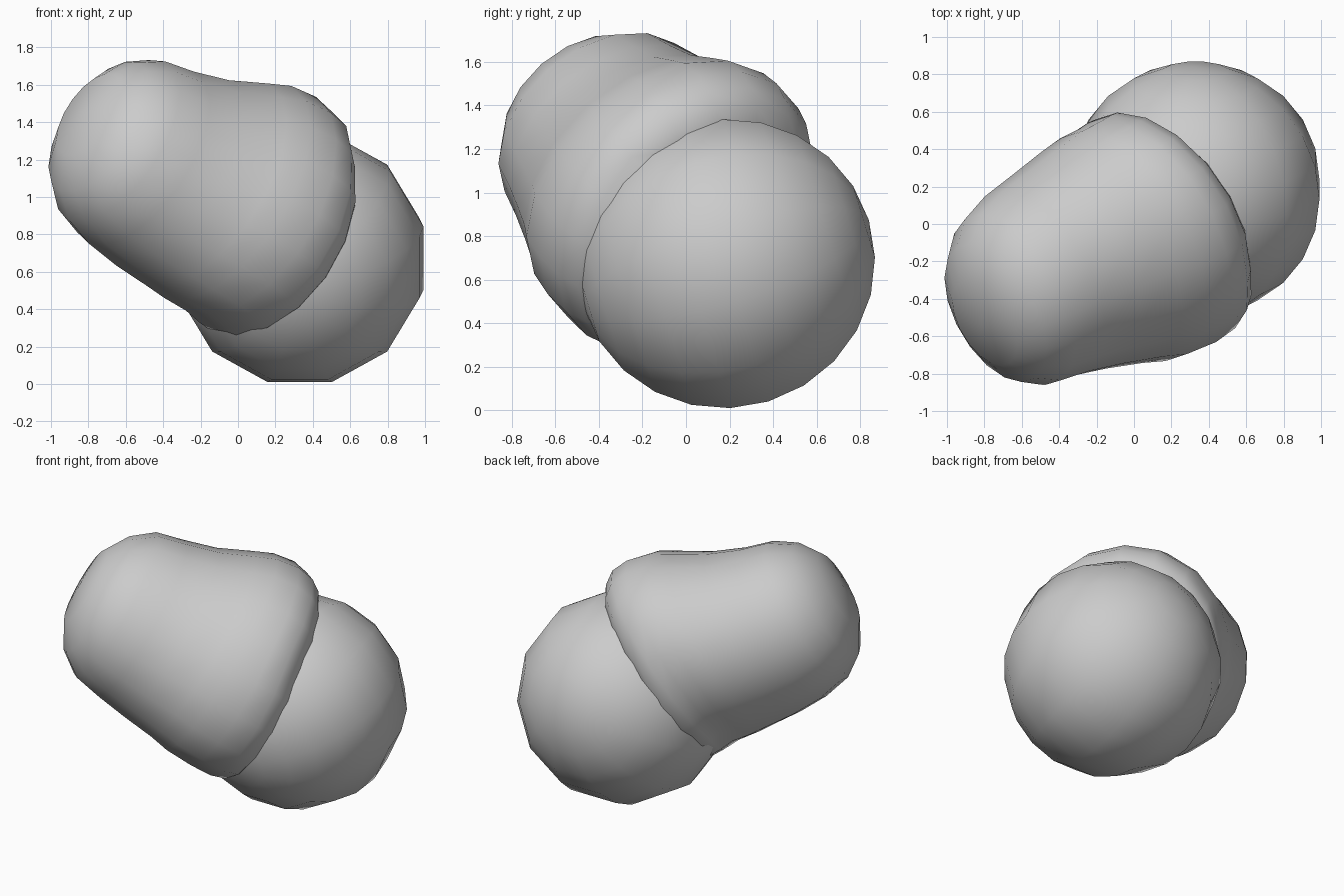
import bpy, bmesh, math
from mathutils import Vector, Matrix

cube = bpy.data.objects.get("Cube")
if cube:
    bpy.data.objects.remove(cube, do_unlink=True)

grey = bpy.data.materials.new("plain_grey")
grey.use_nodes = True
grey.diffuse_color = (0.6, 0.6, 0.6, 1)
grey.node_tree.nodes["Principled BSDF"].inputs["Base Color"].default_value = (0.6, 0.6, 0.6, 1)

# Shared frame: the sleeve axis leaves the ball towards the upper front right
BALL = Vector((0.33, 0.185, 0.673))
AXIS = Vector((-0.72, -0.455, 0.52)).normalized()
LONG = Vector((0, AXIS.z, -AXIS.y)).normalized()
SHORT = AXIS.cross(LONG)


def finish(name, bm):
    """Turn a bmesh into a smooth shaded grey object."""
    bmesh.ops.recalc_face_normals(bm, faces=bm.faces)
    mesh = bpy.data.meshes.new(name)
    bm.to_mesh(mesh)
    bm.free()
    mesh.materials.append(grey)
    obj = bpy.data.objects.new(name, mesh)
    bpy.context.collection.objects.link(obj)
    bpy.ops.object.select_all(action="DESELECT")
    obj.select_set(True)
    bpy.context.view_layer.objects.active = obj
    bpy.ops.object.shade_smooth_by_angle(angle=math.radians(42))


# Ball, twelve sided, its poles tipped to the back
bm = bmesh.new()
bmesh.ops.create_uvsphere(bm, u_segments=12, v_segments=12, radius=0.685)
bmesh.ops.transform(bm, verts=bm.verts,
                    matrix=Matrix.Translation(BALL)
                    @ Matrix.Rotation(math.radians(-73), 4, "X")
                    @ Matrix.Rotation(math.radians(15), 4, "Z"))
finish("ball", bm)

# Sleeve with a tilted rim and a domed end:
# distance along axis, tilt, dip, short radius, long radius, short shift, long shift
SECTIONS = [
    (0.23, 0.06, 0.12, 0.57, 0.57, -0.02, 0.0),
    (0.30, 0.06, 0.13, 0.625, 0.67, -0.05, 0.0),
    (0.37, 0.05, 0.10, 0.65, 0.71, -0.085, 0.0),
    (0.47, 0.03, 0.05, 0.645, 0.725, -0.095, 0.005),
    (0.60, 0.0, 0.0, 0.64, 0.71, -0.07, 0.005),
    (0.72, 0.0, 0.0, 0.615, 0.67, -0.035, 0.0),
    (0.92, 0.0, 0.0, 0.57, 0.61, 0.02, -0.02),
    (1.12, 0.0, 0.0, 0.53, 0.565, 0.055, -0.025),
    (1.30, 0.0, 0.0, 0.485, 0.525, 0.055, -0.03),
    (1.44, 0.0, 0.0, 0.395, 0.42, 0.045, -0.035),
    (1.54, 0.0, 0.0, 0.25, 0.26, 0.025, -0.03),
]
SIDES = 18
bm = bmesh.new()
rings = []
for along, tilt, dip, short, long, side, lift in SECTIONS:
    middle = BALL + SHORT * side + LONG * lift
    ring = []
    for i in range(SIDES):
        c, s = math.cos(math.tau * i / SIDES), math.sin(math.tau * i / SIDES)
        reach = along + tilt * c - dip * max(0, -s)
        ring.append(bm.verts.new(middle + AXIS * reach + SHORT * short * c + LONG * long * s))
    rings.append(ring)
for lower, upper in zip(rings, rings[1:]):
    for i in range(SIDES):
        j = (i + 1) % SIDES
        bm.faces.new((lower[i], lower[j], upper[j], upper[i]))
tip = bm.verts.new(BALL + AXIS * 1.575 + SHORT * 0.02 - LONG * 0.03)
for i in range(SIDES):
    bm.faces.new((rings[-1][i], rings[-1][(i + 1) % SIDES], tip))
bm.faces.new(rings[0])
finish("sleeve", bm)
